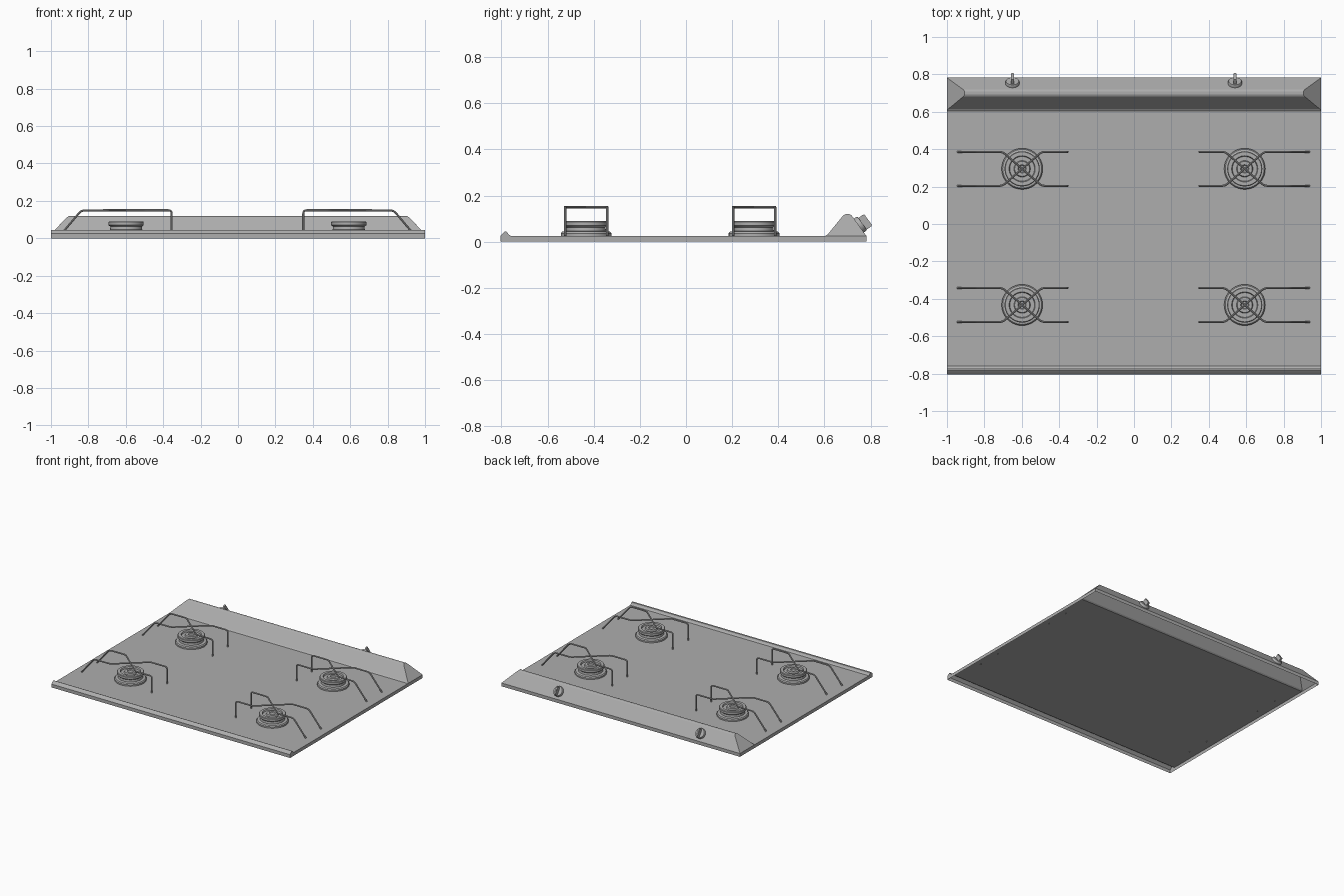
import bpy, bmesh, math
from mathutils import Vector, Matrix

if "Cube" in bpy.data.objects:
    bpy.data.objects.remove(bpy.data.objects["Cube"])

# Grey enamel used on every part
GREY = bpy.data.materials.new("grey_enamel")
GREY.diffuse_color = (0.42, 0.42, 0.42, 1)
GREY.use_nodes = True
GREY.node_tree.nodes["Principled BSDF"].inputs["Base Color"].default_value = GREY.diffuse_color


def finish(ob, angle=35):
    ob.data.materials.append(GREY)
    bpy.ops.object.select_all(action='DESELECT')
    ob.select_set(True)
    bpy.context.view_layer.objects.active = ob
    bpy.ops.object.shade_smooth_by_angle(angle=math.radians(angle))


def make_object(name, bm, angle=35):
    bmesh.ops.recalc_face_normals(bm, faces=bm.faces)
    me = bpy.data.meshes.new(name)
    bm.to_mesh(me)
    bm.free()
    ob = bpy.data.objects.new(name, me)
    bpy.context.collection.objects.link(ob)
    finish(ob, angle)
    return ob


def lathe(bm, profile, segs, mat):
    """Revolve (radius, height) points around z, then place with mat."""
    rings = []
    for r, z in profile:
        if r == 0:
            rings.append([bm.verts.new(mat @ Vector((0, 0, z)))] * segs)
        else:
            rings.append([bm.verts.new(mat @ Vector((r * math.cos(2 * math.pi * i / segs),
                          r * math.sin(2 * math.pi * i / segs), z))) for i in range(segs)])
    for a, b in zip(rings, rings[1:]):
        for i in range(segs):
            j = (i + 1) % segs
            bm.faces.new(list(dict.fromkeys((a[i], a[j], b[j], b[i]))))


def rounded(points, d, n=4):
    """Round the corners of a path."""
    pts = [Vector(p) for p in points]
    out = [pts[0]]
    for p, c, q in zip(pts, pts[1:], pts[2:]):
        a = c + (p - c).normalized() * d
        b = c + (q - c).normalized() * d
        for i in range(n + 1):
            t = i / n
            out.append(a * (1 - t) ** 2 + c * 2 * t * (1 - t) + b * t * t)
    return out + [pts[-1]]


# Sheet-metal top, open underneath: (y, z, half width) from front to back
TOP = 0.025
profile = [(-0.805, 0, 1), (-0.805, TOP, 1), (-0.795, 0.036, 1), (-0.784, 0.045, 1),
           (-0.776, 0.042, 1), (-0.770, 0.032, 1), (-0.760, TOP, 1),
           (0.605, TOP, 1), (0.615, 0.032, 0.993), (0.682, 0.114, 0.912),
           (0.692, 0.119, 0.905), (0.708, 0.119, 0.905), (0.718, 0.114, 0.912),
           (0.782, TOP, 1), (0.782, 0, 1)]
bm = bmesh.new()
sides = [[bm.verts.new((s * w, y, z)) for y, z, w in profile] for s in (-1, 1)]
L, R = sides
for i in range(len(profile) - 1):
    bm.faces.new((L[i], R[i], R[i + 1], L[i + 1]))
for v in sides:
    bm.faces.new(v[1:7])                               # lip end
    bm.faces.new(v[7:14])                              # sloped ridge end
    bm.faces.new((v[0], v[1], v[6], v[7], v[13], v[14]))  # side skirt
make_object("hob_top", bm, 15)

# Burners and wire pan supports
burner = [(0.110, TOP), (0.110, 0.036), (0.104, 0.043), (0.086, 0.046), (0.084, 0.062),
          (0.094, 0.070), (0.094, 0.086), (0.090, 0.090), (0.070, 0.090), (0.066, 0.080),
          (0.044, 0.080), (0.040, 0.090), (0.022, 0.090), (0.018, 0.084), (0, 0.084)]
for cx, out in ((-0.598, -1), (0.592, 1)):
    for cy in (0.295, -0.433):
        tag = ("left" if out < 0 else "right") + ("_back" if cy > 0 else "_front")
        bm = bmesh.new()
        lathe(bm, burner, 40, Matrix.Translation((cx, cy, 0)))
        make_object("burner_" + tag, bm)

        cu = bpy.data.curves.new("pan_support_" + tag, 'CURVE')
        cu.dimensions = '3D'
        cu.bevel_depth = 0.0055
        cu.bevel_resolution = 2
        cu.use_fill_caps = True
        for s in (1, -1):
            y = 0.091 * s
            path = rounded([(0.345, y, TOP), (0.240, y, 0.149), (0.105, y, 0.150),
                            (-0.105, -y, 0.150), (-0.243, -y, 0.150), (-0.243, -y, TOP)], 0.018)
            sp = cu.splines.new('POLY')
            sp.points.add(len(path) - 1)
            for pt, p in zip(sp.points, path):
                pt.co = (cx + out * p.x, cy + p.y, p.z, 1)
        ob = bpy.data.objects.new("pan_support_" + tag, cu)
        bpy.context.collection.objects.link(ob)
        bpy.ops.object.select_all(action='DESELECT')
        ob.select_set(True)
        bpy.context.view_layer.objects.active = ob
        bpy.ops.object.convert(target='MESH')
        finish(bpy.context.view_layer.objects.active)

# Knobs on the rear slope: round base with a thin grip
tilt = -math.atan2(0.089, 0.064)
for x, tag in ((-0.65, "left"), (0.54, "right")):
    mat = Matrix.Translation((x, 0.750, 0.070)) @ Matrix.Rotation(tilt, 4, 'X')
    bm = bmesh.new()
    lathe(bm, [(0.037, -0.002), (0.037, 0.012), (0.034, 0.017), (0, 0.017)], 28, mat)
    make_object("knob_base_" + tag, bm)
    bm = bmesh.new()
    bmesh.ops.create_cube(bm, size=1, matrix=mat @ Matrix.Translation((0, 0.003, 0.030))
                          @ Matrix.Diagonal((0.015, 0.062, 0.034, 1)))
    bmesh.ops.bevel(bm, geom=list(bm.edges), offset=0.003, segments=2, affect='EDGES')
    make_object("knob_grip_" + tag, bm)
